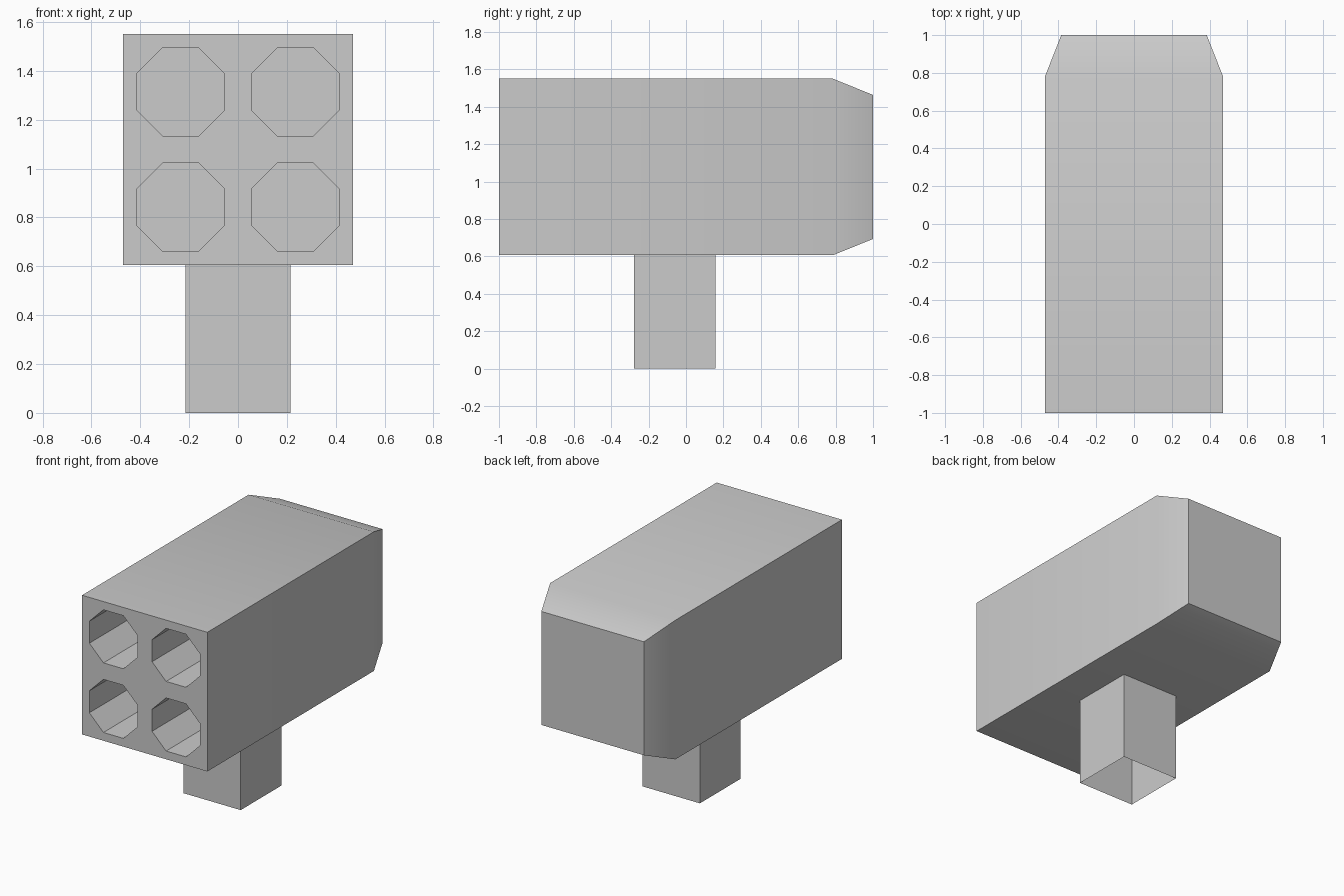
import bpy, bmesh
from math import radians, cos
from mathutils import Matrix

if "Cube" in bpy.data.objects:
    bpy.data.objects.remove(bpy.data.objects["Cube"])


def make_object(name, bm):
    bmesh.ops.recalc_face_normals(bm, faces=bm.faces)
    mesh = bpy.data.meshes.new(name)
    bm.to_mesh(mesh)
    bm.free()
    obj = bpy.data.objects.new(name, mesh)
    bpy.context.collection.objects.link(obj)
    return obj


def loft(bm, sections, caps=True):
    """Bridge rings of points, optionally closing both ends."""
    rings = [[bm.verts.new(p) for p in s] for s in sections]
    for a, b in zip(rings, rings[1:]):
        for i in range(len(a)):
            j = (i + 1) % len(a)
            bm.faces.new((a[i], a[j], b[j], b[i]))
    if caps:
        bm.faces.new(rings[0])
        bm.faces.new(rings[-1])


CORNERS = ((-1, -1), (1, -1), (1, 1), (-1, 1))
MID_Z = 1.078

# housing: long box with a tapered rear end
bm = bmesh.new()
loft(bm, [[(sx * w, y, MID_Z + sz * h) for sx, sz in CORNERS]
          for y, w, h in ((-1, 0.47, 0.472), (0.785, 0.47, 0.472), (1, 0.385, 0.385))])
housing = make_object("housing", bm)

# tube cutters: a 2 x 2 grid of octagonal bores in the front
bm = bmesh.new()
radius, front, back = 0.18 / cos(radians(22.5)), -1.1, 0.5
for sx, sz in CORNERS:
    place = (Matrix.Translation((sx * 0.235, (front + back) / 2, MID_Z + sz * 0.236))
             @ Matrix.Rotation(radians(90), 4, 'X')
             @ Matrix.Rotation(radians(22.5), 4, 'Z'))
    bmesh.ops.create_cone(bm, cap_ends=True, segments=8, radius1=radius,
                          radius2=radius, depth=back - front, matrix=place)
cutter = make_object("tube_cutter", bm)
cutter.hide_render = True

# cut the bores and remove the helper
mod = housing.modifiers.new("bores", 'BOOLEAN')
mod.operation = 'DIFFERENCE'
mod.solver = 'EXACT'
mod.object = cutter
bpy.context.view_layer.objects.active = housing
housing.select_set(True)
bpy.ops.object.modifier_apply(modifier=mod.name)
bpy.data.objects.remove(cutter, do_unlink=True)

# soft crease at the taper, every other edge sharp
bpy.ops.object.shade_smooth_by_angle(angle=radians(30))

# mounting post: square sleeve, open at the bottom
bm = bmesh.new()
loft(bm, [[(sx * 0.215, -0.06 + sy * 0.218, z) for sx, sy in CORNERS]
          for z in (0, 0.606)], caps=False)
make_object("mounting_post", bm)
